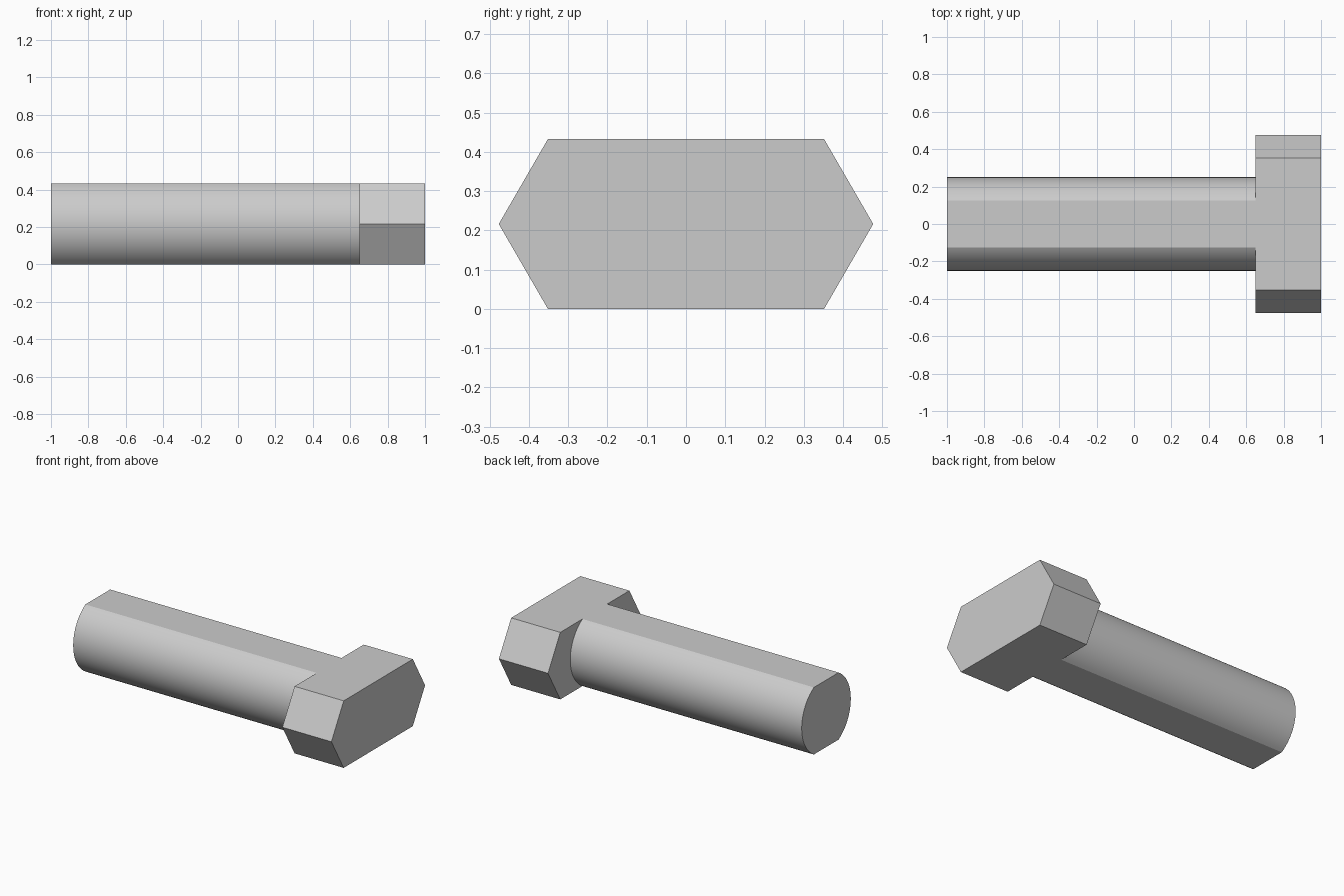
import bpy
import bmesh
from math import asin, cos, sin, radians

cube = bpy.data.objects.get("Cube")
if cube:
    bpy.data.objects.remove(cube, do_unlink=True)

HALF = 0.216          # half the thickness between the flats
RADIUS = 0.25         # shank radius before the flats are cut
NECK = 0.65           # where the shank meets the head

steel = bpy.data.materials.new("light_grey_steel")
steel.use_nodes = True
grey = (0.6, 0.6, 0.6, 1.0)
steel.diffuse_color = grey
steel.node_tree.nodes["Principled BSDF"].inputs["Base Color"].default_value = grey


def extrude_x(name, profile, x0, x1, cap_end=True):
    """Extrude a counter-clockwise (y, z) profile along x."""
    bm = bmesh.new()
    start = [bm.verts.new((x0, y, z + HALF)) for y, z in profile]
    end = [bm.verts.new((x1, y, z + HALF)) for y, z in profile]
    n = len(profile)
    for i in range(n):
        j = (i + 1) % n
        bm.faces.new((start[i], start[j], end[j], end[i]))
    bm.faces.new(start[::-1])
    if cap_end:
        bm.faces.new(end)
    bmesh.ops.recalc_face_normals(bm, faces=bm.faces)
    mesh = bpy.data.meshes.new(name)
    bm.to_mesh(mesh)
    bm.free()
    mesh.materials.append(steel)
    obj = bpy.data.objects.new(name, mesh)
    bpy.context.collection.objects.link(obj)
    return obj


# Shank: round bar with flats on top and bottom, open where the head covers it
limit = asin(HALF / RADIUS)
steps = 28
arc = [-limit + 2 * limit * i / steps for i in range(steps + 1)]
side = [(RADIUS * cos(a), RADIUS * sin(a)) for a in arc]
shank = extrude_x("shank", side + [(-y, -z) for y, z in side], -1, NECK, cap_end=False)
bpy.ops.object.select_all(action="DESELECT")
shank.select_set(True)
bpy.context.view_layer.objects.active = shank
bpy.ops.object.shade_smooth_by_angle(angle=radians(15))

# Head: wide six-sided block, flush with the flats of the shank
half_head = [(0.352, -HALF), (0.477, 0), (0.352, HALF)]
extrude_x("head", half_head + [(-y, -z) for y, z in half_head], NECK, 1)
